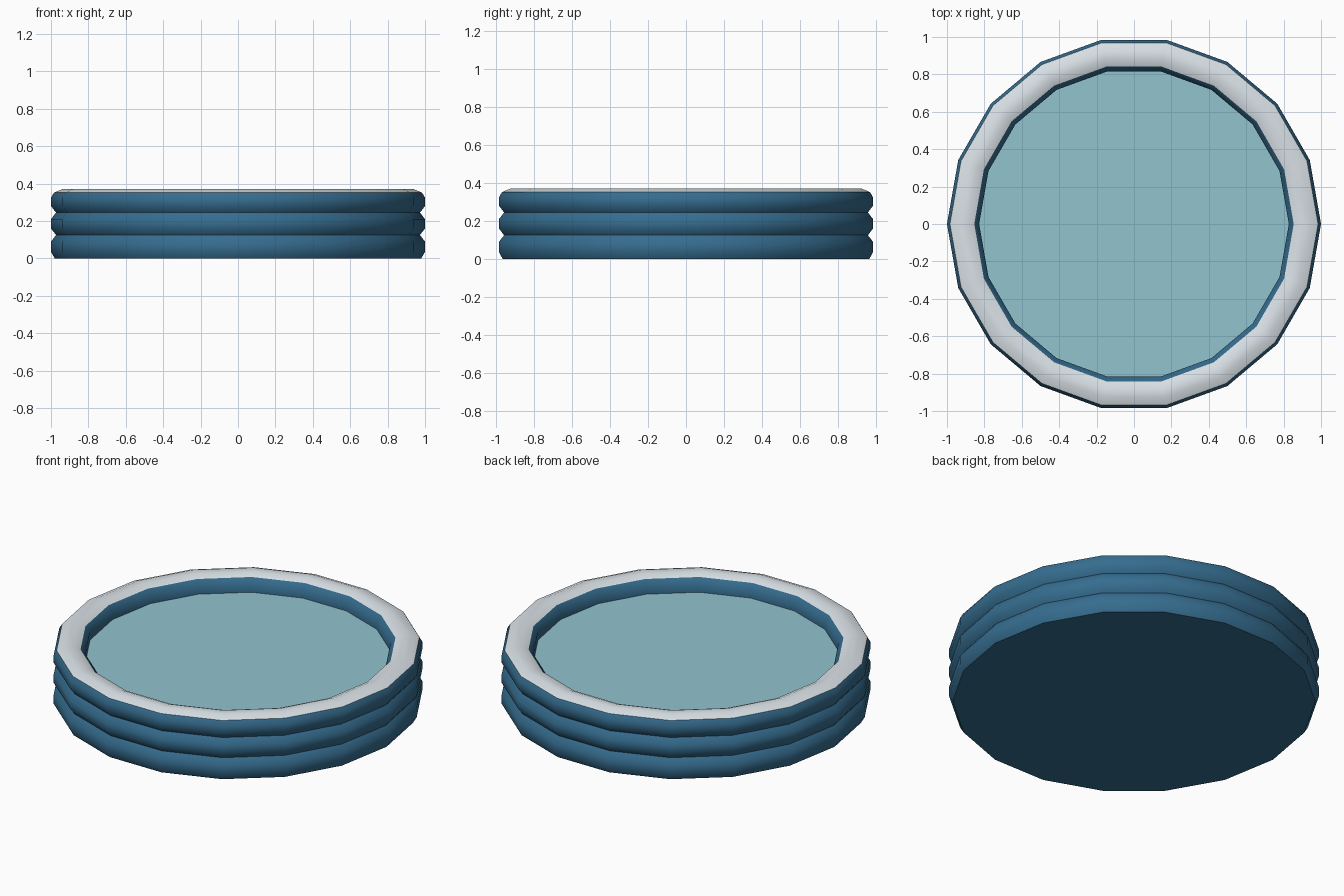
import bpy, math

if "Cube" in bpy.data.objects:
    bpy.data.objects.remove(bpy.data.objects["Cube"])

N = 18  # sides around the pool


def material(name, rgb):
    m = bpy.data.materials.new(name)
    m.diffuse_color = (*rgb, 1)
    m.use_nodes = True
    m.node_tree.nodes["Principled BSDF"].inputs["Base Color"].default_value = m.diffuse_color
    return m


blue = material("pool blue", (0.036, 0.152, 0.275))
white = material("rim white", (0.70, 0.76, 0.80))
aqua = material("water aqua", (0.285, 0.55, 0.62))


def lathe(name, profile, mat, cap=False):
    """Spin a (radius, height) profile about z; optionally close the first ring."""
    verts = [(r * math.cos(2 * math.pi * i / N), r * math.sin(2 * math.pi * i / N), z)
             for r, z in profile for i in range(N)]
    faces = [(k * N + i, k * N + (i + 1) % N, (k + 1) * N + (i + 1) % N, (k + 1) * N + i)
             for k in range(len(profile) - 1) for i in range(N)]
    if cap:
        faces.append(tuple(reversed(range(N))))
    me = bpy.data.meshes.new(name)
    me.from_pydata(verts, [], faces)
    me.materials.append(mat)
    ob = bpy.data.objects.new(name, me)
    bpy.context.collection.objects.link(ob)
    bpy.context.view_layer.objects.active = ob
    for o in bpy.context.selected_objects:
        o.select_set(False)
    ob.select_set(True)
    bpy.ops.object.shade_smooth_by_angle(angle=math.radians(60))
    return ob


# Three stacked inflated rings, closed underneath, with the inner lip
outer = [(0.98, 0), (1.0, 0.035), (1.0, 0.09), (0.973, 0.125),
         (1.0, 0.16), (1.0, 0.21), (0.973, 0.245),
         (1.0, 0.28), (1.0, 0.325), (0.984, 0.352)]
inner = [(0.854, 0.354), (0.828, 0.325), (0.828, 0.275)]
lathe("pool_wall", outer, blue, cap=True)
lathe("inner_wall", list(reversed(inner))[::-1], blue)

# White top of the upper ring
lathe("top_rim", [(0.984, 0.352), (0.94, 0.37), (0.892, 0.37), (0.854, 0.354)], white)

# Water surface
bpy.ops.mesh.primitive_circle_add(vertices=N, radius=0.828, fill_type='NGON',
                                  location=(0, 0, 0.275),
                                  rotation=(0, 0, math.pi / 2))
water = bpy.context.object
water.name = "water"
# align corners with the wall (corner on the x axis)
water.data.materials.append(aqua)
